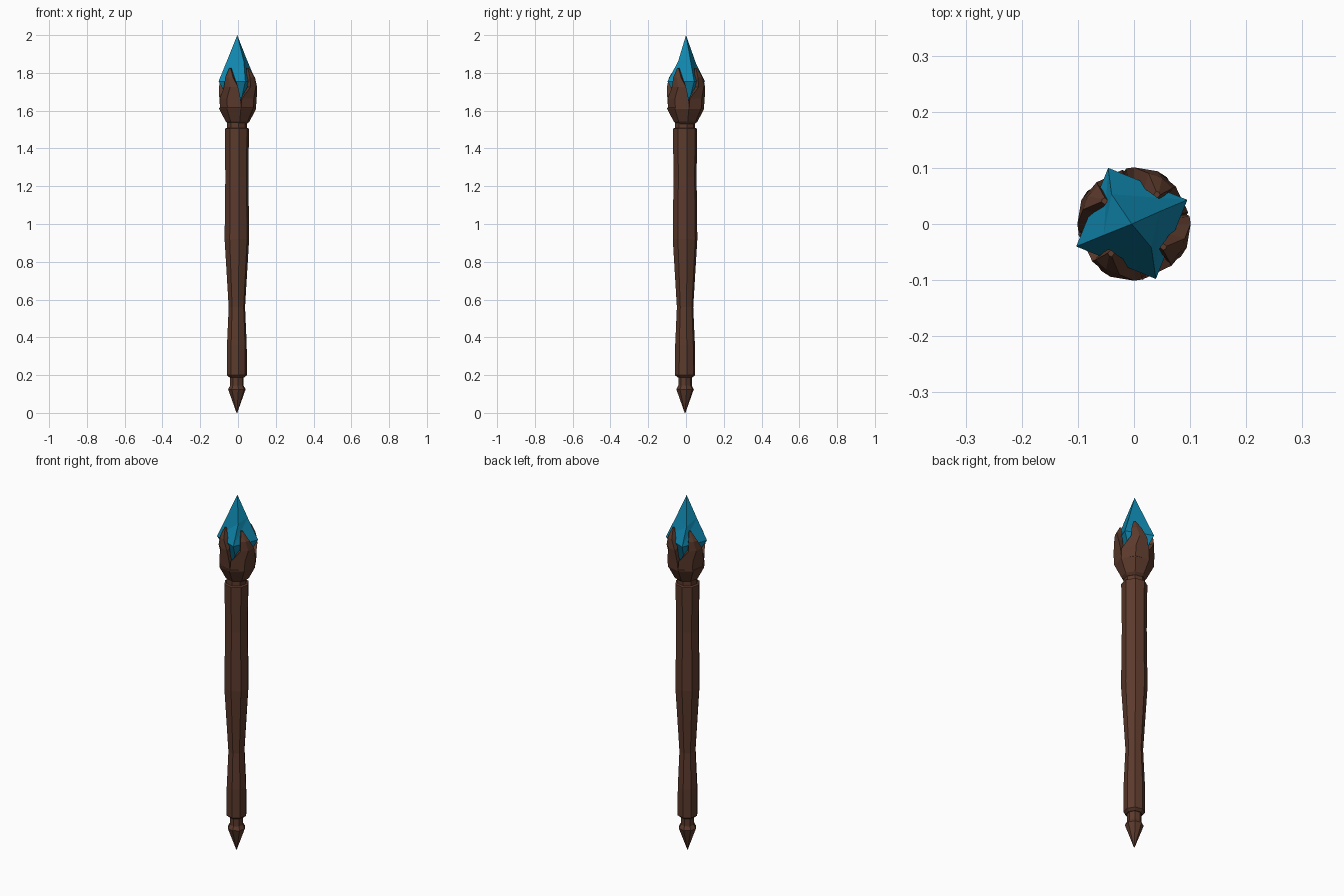
import bpy, bmesh, math

if "Cube" in bpy.data.objects:
    bpy.data.objects.remove(bpy.data.objects["Cube"])

CX, CY = -0.006, -0.005   # shaft axis


def material(name, rgb):
    m = bpy.data.materials.new(name)
    m.diffuse_color = (*rgb, 1)
    m.use_nodes = True
    m.node_tree.nodes["Principled BSDF"].inputs["Base Color"].default_value = m.diffuse_color
    return m


WOOD = material("dark brown wood", (0.105, 0.042, 0.025))
BLUE = material("blue crystal", (0.005, 0.245, 0.43))


def make(name, verts, faces, mat):
    me = bpy.data.meshes.new(name)
    me.from_pydata(verts, [], faces)
    bm = bmesh.new()
    bm.from_mesh(me)
    bmesh.ops.remove_doubles(bm, verts=bm.verts, dist=1e-5)
    bmesh.ops.recalc_face_normals(bm, faces=bm.faces)
    bm.to_mesh(me)
    bm.free()
    me.materials.append(mat)
    ob = bpy.data.objects.new(name, me)
    bpy.context.collection.objects.link(ob)
    return ob


def loft(name, rings, mat):
    """Skin a stack of equal-length rings and cap both ends."""
    n = len(rings[0])
    verts = [v for r in rings for v in r]
    faces = [(i * n + j, i * n + (j + 1) % n, (i + 1) * n + (j + 1) % n, (i + 1) * n + j)
             for i in range(len(rings) - 1) for j in range(n)]
    faces += [tuple(range(n)), tuple(range(len(verts) - n, len(verts)))]
    return make(name, verts, faces, mat)


def polar(r, deg, z, cx=0, cy=0):
    a = math.radians(deg)
    return (cx + r * math.cos(a), cy + r * math.sin(a), z)


def lathe(name, profile, phase, mat, cx=CX, cy=CY, n=8):
    return loft(name, [[polar(r, phase + 360 / n * k, z, cx, cy) for k in range(n)]
                       for r, z in profile], mat)


# pointed foot, shaft and collar
lathe("foot_spike", [(0.002, 0), (0.047, 0.125), (0.036, 0.145), (0.036, 0.2)], 10, WOOD)
lathe("shaft", [(0.040, 0.188), (0.054, 0.2), (0.053, 0.36), (0.044, 0.56), (0.066, 0.92),
                (0.062, 1.25), (0.065, 1.495), (0.065, 1.505), (0.050, 1.51)], 10, WOOD)
lathe("collar", [(0.054, 1.5), (0.054, 1.545)], 10, WOOD)

# cup holding the crystal
lathe("cup", [(0.050, 1.53), (0.064, 1.542), (0.099, 1.61), (0.099, 1.615), (0.06, 1.63)],
      10, WOOD, -0.002, -0.002)

# four swirling claws: z, start angle, end angle, outer radius, inner radius
CLAW = [(1.61, -80, 10, 0.098, 0.060), (1.665, -78, 8, 0.102, 0.072),
        (1.725, -48, 0, 0.103, 0.074), (1.775, -47, -16, 0.096, 0.066),
        (1.825, -42, -34, 0.072, 0.062)]
for q in range(4):
    rings = []
    for z, a, b, ro, ri in CLAW:
        a, b = a + 90 * q, b + 90 * q
        m = (a + b) / 2
        rings.append([polar(ro * 0.97, a, z), polar(ro, m, z), polar(ro * 0.98, b, z),
                      polar(ri, b, z), polar(ri, m, z), polar(ri, a, z)])
    loft(f"claw_{q + 1}", rings, WOOD)

# four-sided crystal with slightly dented edges on two corners
top, bottom = (-0.004, 0, 2.0), (0, 0, 1.58)
mid = [(0.095, 0.043, 1.755), (-0.046, 0.10, 1.755), (-0.103, -0.040, 1.755), (0.039, -0.098, 1.755)]
up = [(0.045, 0.022, 1.875), (-0.040, 0.053, 1.85), (-0.054, -0.020, 1.875), (0.031, -0.042, 1.86)]
v = mid + up + [top, bottom]
f = []
for i in range(4):
    j = (i + 1) % 4
    f += [(i, j, 4 + j), (i, 4 + j, 4 + i), (4 + i, 4 + j, 8), (j, i, 9)]
make("crystal", v, f, BLUE)
